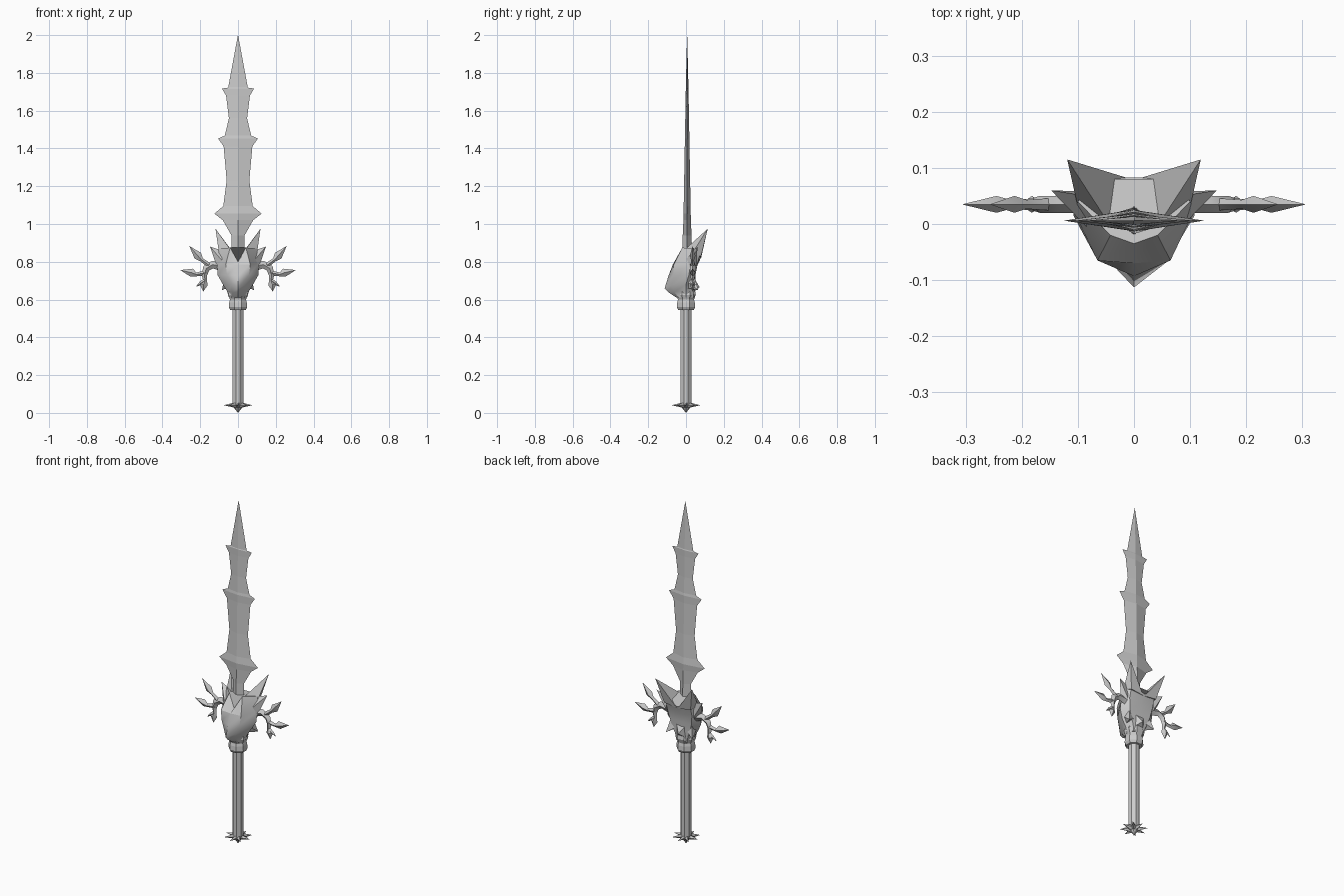
import bpy, bmesh, math
from mathutils import Vector

cube = bpy.data.objects.get("Cube")
if cube:
    bpy.data.objects.remove(cube, do_unlink=True)

steel = bpy.data.materials.new("grey_steel")
steel.use_nodes = True
GREY = (0.6, 0.6, 0.6, 1)
steel.diffuse_color = GREY
steel.node_tree.nodes["Principled BSDF"].inputs["Base Color"].default_value = GREY


def finish(name, bm, mirror=False, smooth=0):
    """Turn a bmesh into a named object, optionally mirrored across x."""
    bmesh.ops.remove_doubles(bm, verts=bm.verts, dist=0.0002)
    bmesh.ops.recalc_face_normals(bm, faces=bm.faces)
    mesh = bpy.data.meshes.new(name)
    bm.to_mesh(mesh)
    bm.free()
    mesh.materials.append(steel)
    obj = bpy.data.objects.new(name, mesh)
    bpy.context.collection.objects.link(obj)
    if mirror:
        mod = obj.modifiers.new("mirror", "MIRROR")
        mod.use_mirror_merge = False
    if smooth:
        bpy.ops.object.select_all(action="DESELECT")
        obj.select_set(True)
        bpy.context.view_layer.objects.active = obj
        bpy.ops.object.shade_smooth_by_angle(angle=math.radians(smooth))
    return obj


def add_loft(bm, rings):
    """Skin a list of equal-length point rings and cap both ends."""
    rows = [[bm.verts.new(p) for p in ring] for ring in rings]
    n = len(rows[0])
    for a, b in zip(rows, rows[1:]):
        for i in range(n):
            j = (i + 1) % n
            bm.faces.new((a[i], a[j], b[j], b[i]))
    bm.faces.new(rows[0])
    bm.faces.new(rows[-1])


def turned(name, profile, sides):
    """Faceted turned part from (radius, z) pairs."""
    bm = bmesh.new()
    angles = [2 * math.pi * (i + 0.5) / sides for i in range(sides)]
    add_loft(bm, [[(r * math.cos(a), r * math.sin(a), z) for a in angles] for r, z in profile])
    return finish(name, bm)


def spike(name, base, tip, mirror=True):
    """Pyramid horn from a loop of base points to a tip."""
    bm = bmesh.new()
    loop = [bm.verts.new(p) for p in base]
    top = bm.verts.new(tip)
    bm.faces.new(loop)
    for i, v in enumerate(loop):
        bm.faces.new((v, loop[(i + 1) % len(loop)], top))
    return finish(name, bm, mirror)


def claw(name, path):
    """Diamond-section limb along (x, z, half width) points."""
    bm = bmesh.new()
    rings = []
    for i, (x, z, w) in enumerate(path):
        a, b = path[max(i - 1, 0)], path[min(i + 1, len(path) - 1)]
        d = Vector((b[0] - a[0], 0, b[1] - a[1])).normalized()
        side = Vector((-d.z, 0, d.x)) * w
        depth = Vector((0, min(w * 0.8, 0.015), 0))
        c = Vector((x, 0.035, z))
        rings.append([c + side, c + depth, c - side, c - depth])
    add_loft(bm, rings)
    return finish(name, bm, True, 35)


# Blade: barbed outline with a raised centre ridge on both faces
outline = [(0.035, 0.76), (0.035, 0.94), (0.08, 1.02), (0.125, 1.055), (0.078, 1.095),
           (0.06, 1.23), (0.076, 1.41), (0.105, 1.453), (0.07, 1.468), (0.048, 1.56),
           (0.063, 1.68), (0.085, 1.717), (0.052, 1.722), (0.0005, 2.0)]
bm = bmesh.new()
rings = []
for w, z in outline:
    t = 0.002 + 0.018 * (2 - z) + max(0, 1.0 - z) * 0.04
    t = min(t, w * 0.8)
    rings.append([(w, 0.006, z), (0, 0.006 + t, z), (-w, 0.006, z), (0, 0.006 - t, z)])
add_loft(bm, rings)
finish("blade", bm)

# Grip and collar
turned("grip", [(0.031, 0.045), (0.031, 0.57)], 8)
turned("collar", [(0.044, 0.545), (0.052, 0.56), (0.05, 0.585), (0.046, 0.6), (0.056, 0.625), (0.05, 0.66)], 8)

# Star pommel with a pointed underside
bm = bmesh.new()
star = []
for long_r, short_r, z in [(0.0005, 0.0005, 0), (0.022, 0.02, 0.028), (0.076, 0.026, 0.041),
                           (0.026, 0.024, 0.053), (0.02, 0.02, 0.056)]:
    star.append([((short_r if i % 2 else long_r) * math.cos(i * math.pi / 8),
                  (short_r if i % 2 else long_r) * math.sin(i * math.pi / 8), z) for i in range(16)])
add_loft(bm, star)
finish("star_pommel", bm)

# Beast head guard: half rings run front centre, brow, cheek, back corner, back centre
half_rings = [
    [(0, -0.05, 0.61), (0.035, -0.04, 0.61), (0.048, 0, 0.61), (0.035, 0.04, 0.61), (0, 0.045, 0.61)],
    [(0, -0.095, 0.64), (0.03, -0.062, 0.64), (0.058, 0, 0.645), (0.042, 0.042, 0.65), (0, 0.048, 0.65)],
    [(0, -0.113, 0.66), (0.036, -0.075, 0.675), (0.08, 0, 0.68), (0.055, 0.045, 0.68), (0, 0.05, 0.68)],
    [(0, -0.093, 0.725), (0.058, -0.068, 0.73), (0.108, 0.015, 0.73), (0.07, 0.05, 0.73), (0, 0.05, 0.73)],
    [(0, -0.07, 0.785), (0.065, -0.065, 0.785), (0.108, 0.025, 0.79), (0.08, 0.06, 0.79), (0, 0.06, 0.78)],
    [(0, -0.035, 0.8), (0.042, -0.02, 0.875), (0.1, 0.04, 0.87), (0.08, 0.08, 0.86), (0, 0.083, 0.83)],
]
bm = bmesh.new()
add_loft(bm, [h + [(-x, y, z) for x, y, z in h[-2:0:-1]] for h in half_rings])
finish("beast_head", bm, smooth=35)

# Horns and spines
spike("large_horn", [(0.03, -0.022, 0.85), (0.1, 0.03, 0.84), (0.085, 0.08, 0.83), (0.005, 0.08, 0.82)],
      (0.119, 0.115, 0.975))
spike("small_horn", [(0.07, -0.02, 0.79), (0.107, 0.02, 0.76), (0.09, 0.058, 0.78), (0.085, 0.05, 0.86)],
      (0.148, 0.06, 0.88))
spike("jaw_spine", [(0.075, 0.0, 0.7), (0.07, 0.045, 0.72), (0.04, 0.045, 0.68), (0.06, 0.01, 0.66)],
      (0.085, 0.065, 0.65))
spike("back_spine", [(0.035, 0.04, 0.72), (-0.035, 0.04, 0.72), (-0.03, 0.04, 0.64), (0.03, 0.04, 0.64)],
      (0, 0.072, 0.665), mirror=False)

# Clawed side arms
claw("arm_and_lower_claw", [(0.08, 0.775, 0.026), (0.135, 0.785, 0.02), (0.168, 0.765, 0.019),
                            (0.178, 0.73, 0.015), (0.174, 0.7, 0.01), (0.182, 0.68, 0.022), (0.184, 0.643, 0.0005)])
claw("upper_claw", [(0.145, 0.775, 0.014), (0.192, 0.81, 0.01), (0.213, 0.832, 0.023), (0.256, 0.882, 0.0005)])
claw("middle_claw", [(0.17, 0.742, 0.014), (0.22, 0.733, 0.01), (0.245, 0.742, 0.022), (0.305, 0.756, 0.0005)])
claw("lower_barb", [(0.176, 0.7, 0.012), (0.2, 0.685, 0.009), (0.222, 0.668, 0.0005)])
